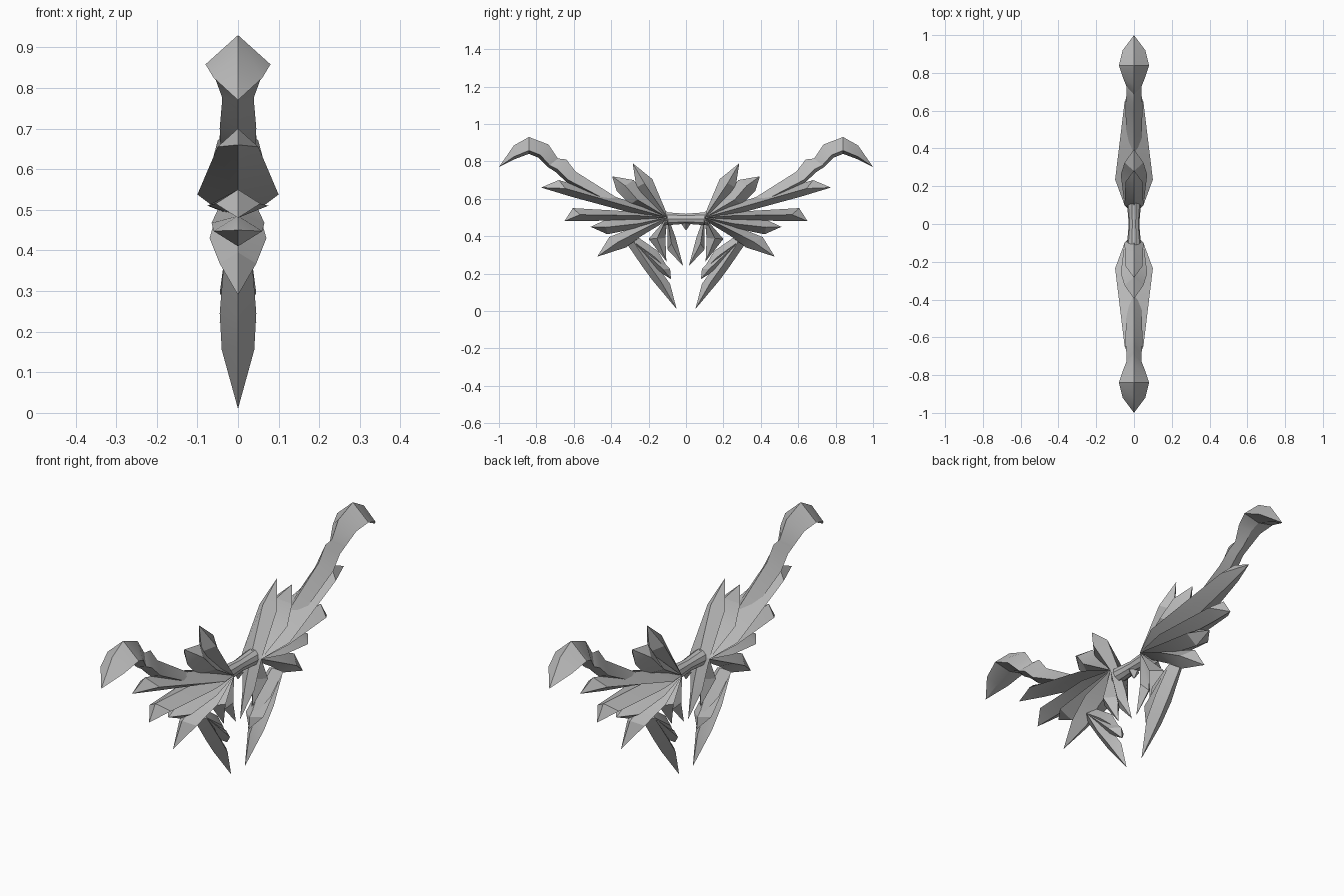
import bpy
import bmesh
import math

if "Cube" in bpy.data.objects:
    bpy.data.objects.remove(bpy.data.objects["Cube"], do_unlink=True)

# One plain grey metal for everything
metal = bpy.data.materials.new("grey metal")
metal.use_nodes = True
grey = (0.5, 0.5, 0.5, 1)
metal.diffuse_color = grey
metal.node_tree.nodes["Principled BSDF"].inputs["Base Color"].default_value = grey


def finish(name, bm, mirrored):
    """Turn a bmesh into a shaded object, repeated on the other end if asked."""
    bmesh.ops.recalc_face_normals(bm, faces=bm.faces)
    mesh = bpy.data.meshes.new(name)
    bm.to_mesh(mesh)
    bm.free()
    mesh.materials.append(metal)
    obj = bpy.data.objects.new(name, mesh)
    bpy.context.collection.objects.link(obj)
    bpy.ops.object.select_all(action="DESELECT")
    obj.select_set(True)
    bpy.context.view_layer.objects.active = obj
    bpy.ops.object.shade_smooth_by_angle(angle=math.radians(25))
    if mirrored:
        mirror = obj.modifiers.new("other end", "MIRROR")
        mirror.use_axis = (False, True, False)
        mirror.use_clip = False
        mirror.use_mirror_merge = False
    return obj


def blade(name, rings, tip, bias=0.5):
    """Diamond-section blade; a ring is upper y, z, lower y, z and half width."""
    bm = bmesh.new()
    loops = []
    for uy, uz, ly, lz, w in rings:
        sy, sz = uy + (ly - uy) * bias, uz + (lz - uz) * bias
        corners = ((0, uy, uz), (w, sy, sz), (0, ly, lz), (-w, sy, sz))
        loops.append([bm.verts.new(c) for c in corners])
    for a, b in zip(loops, loops[1:]):
        for i in range(4):
            j = (i + 1) % 4
            bm.faces.new((a[i], a[j], b[j], b[i]))
    end = bm.verts.new((0, *tip))
    for i in range(4):
        bm.faces.new((loops[-1][i], loops[-1][(i + 1) % 4], end))
    bm.faces.new(loops[0][::-1])
    return finish(name, bm, True)


# Curved limb with a hooked horn at its end
blade("limb", [
    (.10, .53, .10, .47, .04),
    (.36, .60, .38, .56, .04),
    (.59, .745, .64, .69, .045),
    (.64, .81, .70, .745, .04),
    (.685, .815, .74, .77, .04),
    (.735, .89, .79, .82, .06),
    (.84, .93, .84, .84, .08),
    (.92, .885, .92, .81, .06),
], (1, .77), bias=0.8)

# Feathers that fan out of the grip end
root = (.10, .515, .10, .485, .05)
blade("long_feather", [root, (.23, .565, .24, .51, .10),
                       (.68, .70, .61, .61, .05)], (.775, .66))
blade("outer_feather", [root, (.26, .53, .26, .49, .075),
                        (.605, .55, .53, .48, .055)], (.65, .48))
blade("middle_feather", [root, (.25, .49, .25, .445, .065),
                         (.435, .485, .42, .41, .06)], (.51, .45))
blade("drooping_feather", [root, (.25, .46, .24, .40, .07),
                           (.41, .395, .32, .34, .045)], (.475, .29))
blade("tall_feather", [root, (.18, .705, .265, .66, .045)], (.285, .79))
blade("short_upper_feather", [root, (.22, .62, .30, .57, .07),
                              (.28, .70, .37, .64, .05)], (.395, .72))

# Feathers that hang below the grip end
blade("inner_hanging_feather", [root, (.055, .39, .10, .33, .03)], (.015, .24))
blade("wide_hanging_feather", [root, (.11, .39, .20, .385, .045)], (.105, .265))
hanging_root = (.25, .39, .31, .35, .035)
blade("hanging_feather_long", [hanging_root, (.16, .25, .235, .24, .045),
                               (.085, .145, .18, .165, .04)], (.05, .01))
blade("hanging_feather_middle", [hanging_root, (.085, .225, .16, .22, .045)],
      (.08, .17))
blade("hanging_feather_short", [hanging_root, (.15, .32, .20, .27, .045)],
      (.085, .21))

# Round grip, slightly waisted in the middle
bm = bmesh.new()
sides = 10
stations = ((-.12, .037), (-.06, .033), (0, .028), (.06, .033), (.12, .037))
loops = []
for y, r in stations:
    angles = [math.tau * i / sides for i in range(sides)]
    loops.append([bm.verts.new((r * math.cos(a), y, .493 + r * math.sin(a)))
                  for a in angles])
for a, b in zip(loops, loops[1:]):
    for i in range(sides):
        j = (i + 1) % sides
        bm.faces.new((a[i], a[j], b[j], b[i]))
bm.faces.new(loops[0])
bm.faces.new(loops[-1])
finish("grip", bm, False)

# Small pointed stud under the grip
bm = bmesh.new()
bmesh.ops.create_cone(bm, segments=4, radius1=0, radius2=.028, depth=.04, cap_ends=True)
bmesh.ops.translate(bm, verts=bm.verts, vec=(0, 0, .45))
finish("grip_stud", bm, False)
